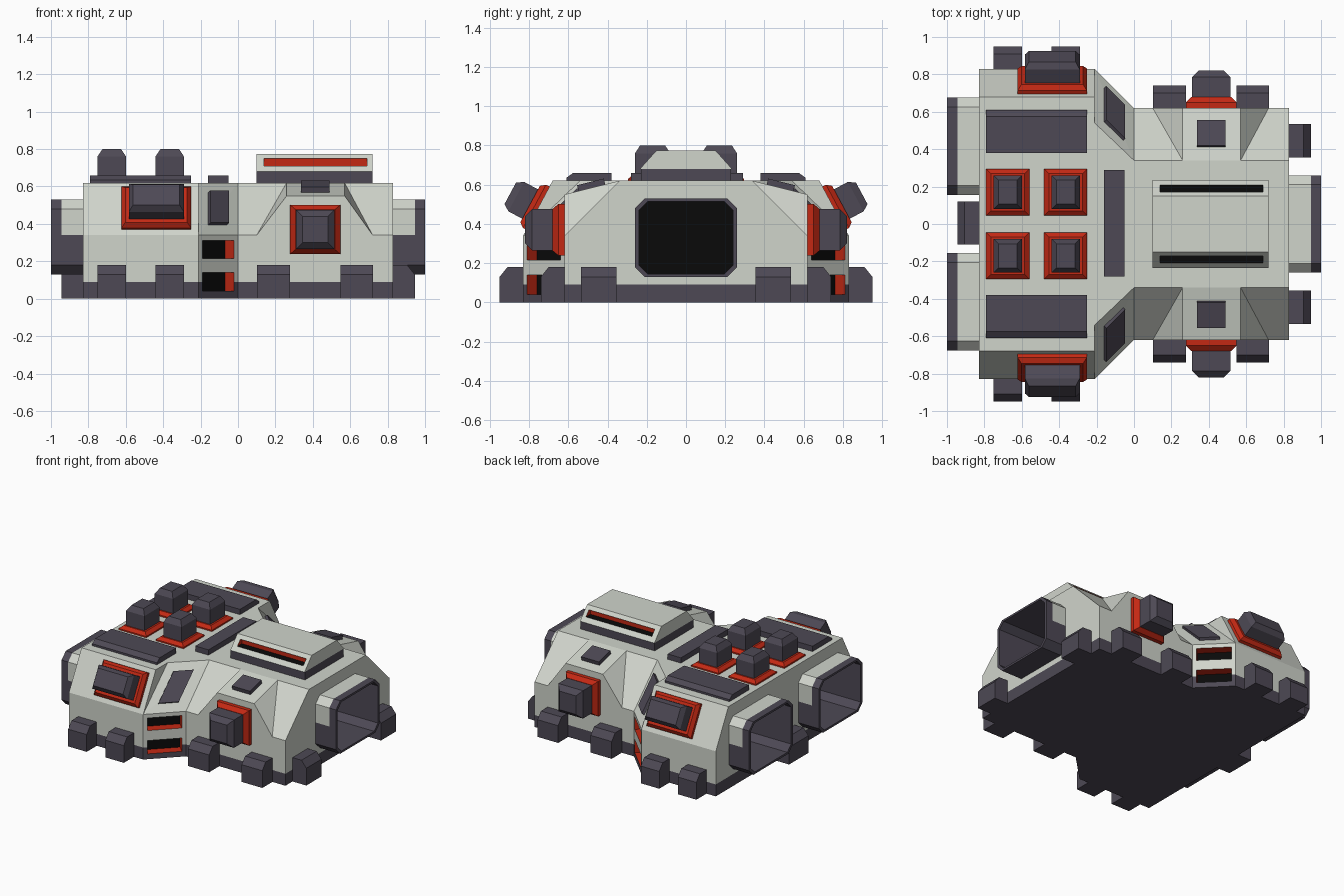
import bpy, bmesh
from mathutils import Vector as V

if "Cube" in bpy.data.objects:
    bpy.data.objects.remove(bpy.data.objects["Cube"])

# Shared palette: every part carries the same slots
PALETTE = [("pale_grey", (0.63, 0.66, 0.60)), ("dark_slate", (0.075, 0.066, 0.09)),
           ("red", (0.55, 0.022, 0.007)), ("black", (0.003, 0.003, 0.003))]
PALE, DARK, RED, BLACK = range(len(PALETTE))
mats = []
for mat_name, rgb in PALETTE:
    m = bpy.data.materials.new(mat_name)
    m.use_nodes = True
    m.diffuse_color = (*rgb, 1)
    bsdf = next(n for n in m.node_tree.nodes if n.type == 'BSDF_PRINCIPLED')
    bsdf.inputs["Base Color"].default_value = (*rgb, 1)
    mats.append(m)

X, Y, Z = V((1, 0, 0)), V((0, 1, 0)), V((0, 0, 1))


def solid(name, pts, mat):
    """Convex solid round the points; mat is an index or a rule on the face normal."""
    bm = bmesh.new()
    for p in pts:
        bm.verts.new(p)
    res = bmesh.ops.convex_hull(bm, input=bm.verts[:])
    spare = {v for v in res["geom_interior"] + res["geom_unused"]
             if isinstance(v, bmesh.types.BMVert) and v.is_valid and not v.link_faces}
    bmesh.ops.delete(bm, geom=list(spare), context='VERTS')
    bmesh.ops.dissolve_limit(bm, angle_limit=0.01, verts=bm.verts[:], edges=bm.edges[:])
    bmesh.ops.recalc_face_normals(bm, faces=bm.faces[:])
    for f in bm.faces:
        f.normal_update()
        f.material_index = mat(f.normal) if callable(mat) else mat
    me = bpy.data.meshes.new(name)
    bm.to_mesh(me)
    bm.free()
    for m in mats:
        me.materials.append(m)
    ob = bpy.data.objects.new(name, me)
    bpy.context.scene.collection.objects.link(ob)
    return ob


def stack(name, origin, u, v, n, layers, mat):
    """Solid of rectangles (half u, half v, height along n) on a local frame."""
    return solid(name, [V(origin) + u * a * i + v * b * j + n * h
                        for a, b, h in layers for i in (1, -1) for j in (1, -1)], mat)


def box(name, x0, x1, y0, y1, z0, z1, mat):
    return solid(name, [(x, y, z) for x in (x0, x1) for y in (y0, y1) for z in (z0, z1)], mat)


def loft(name, sections, mat):
    """Solid through half sections (x, [(y, z)...]) mirrored across y."""
    return solid(name, [(x, s * y, z) for x, prof in sections for y, z in prof
                        for s in (1, -1)], mat)


def carve(targets, cutters):
    for ob in targets:
        for c in cutters:
            mod = ob.modifiers.new("cut", 'BOOLEAN')
            mod.operation, mod.solver, mod.object = 'DIFFERENCE', 'EXACT', c
        bpy.context.view_layer.update()
        dg = bpy.context.evaluated_depsgraph_get()
        me = bpy.data.meshes.new_from_object(ob.evaluated_get(dg))
        ob.modifiers.clear()
        ob.data = me
    for c in cutters:
        bpy.data.objects.remove(c)


# Hull and base: wide rear block, angled joint, narrow nose block
TOP, MID, SILL = 0.62, 0.34, 0.09
wide = [(0.83, SILL), (0.83, MID), (0.68, TOP)]
joint = [(0.83, SILL), (0.83, MID), (0.54, TOP)]
slim = [(0.62, SILL), (0.62, MID), (0.34, TOP)]
body = []
for part, (xa, a), (xb, b) in (("rear", (-0.83, wide), (-0.21, wide)),
                               ("joint", (-0.21, joint), (0, slim)),
                               ("nose", (0, slim), (0.83, slim))):
    body.append(loft(part + "_hull", [(xa, a), (xb, b)], PALE))
    floor = [(x, [(p[0][0], 0), (p[0][0], SILL)]) for x, p in ((xa, a), (xb, b))]
    body.append(loft(part + "_base", floor, DARK))

# Large octagonal ports at both ends
cutters, ports = [], []


def octagon(yc, x0, x1, half, zs, c):
    """Octagon, or the part of it given by (z, chamfered) pairs."""
    return [(x, yc + s * (half - (c if chamfered else 0)), z)
            for x in (x0, x1) for s in (1, -1) for z, chamfered in zs]


upper = [(MID, 0), (0.48, 0), (0.53, 1)]
lower = [(MID, 0), (0.18, 0), (0.13, 1)]
for s, yc in ((1, 0), (-1, 0.415), (-1, -0.415)):
    ports += [solid("port_shroud", octagon(yc, s * 0.8, s * 0.945, 0.26, upper, 0.05), PALE),
              solid("port_underside", octagon(yc, s * 0.8, s * 0.945, 0.26, lower, 0.05), DARK),
              solid("port_rim", octagon(yc, s * 0.945, s, 0.26, upper + lower, 0.05), DARK)]
    mouth = [(0.145, 1), (0.19, 0), (0.47, 0), (0.515, 1)]
    cutters.append(solid("port_cutter", octagon(yc, s * 0.45, s * 1.1, 0.24, mouth, 0.045),
                         lambda n, s=s: BLACK if n.x * s < -0.9 else DARK))

# Vent slots in the angled joint walls
for s in (1, -1):
    along, out = V((1, -s, 0)).normalized(), V((1, s, 0)).normalized()
    for z, half in ((0.09, 0.05), (0.263, 0.047)):
        cutters.append(stack("vent_cutter", (-0.105, s * 0.725, z), along, Z, out,
                             [(0.12, half, -0.07), (0.12, half, 0.03)],
                             lambda n, o=out: BLACK if n.dot(o) < -0.9 else RED))
carve(body + ports, cutters)

# Roof housing on the nose, with a long slot in each slope
box("housing_plinth", 0.10, 0.72, -0.23, 0.23, 0.6, 0.68, DARK)
cover = [(0.235, 0.68), (0.15, 0.775)]
cover_ob = loft("housing_cover", [(0.10, cover), (0.72, cover)], PALE)
carve([cover_ob], [box("slot_cutter", 0.14, 0.69, s * 0.155, s * 0.3, 0.71, 0.75,
                       lambda n: BLACK if n.z < -0.9 else RED) for s in (1, -1)])

# Four roof launchers on red plinths
for x in (-0.675, -0.365):
    for y in (-0.17, 0.17):
        stack("launcher_plinth", (x, y, TOP), X, Y, Z,
              [(0.115, 0.125, -0.01), (0.115, 0.125, 0.01), (0.09, 0.1, 0.03)], RED)
        stack("launcher_block", (x, y, TOP), X, Y, Z,
              [(0.076, 0.09, 0), (0.076, 0.09, 0.14), (0.05, 0.064, 0.18)], DARK)

# Rear roof cross plate
box("cross_plate", -0.16, -0.05, -0.28, 0.29, 0.61, 0.66, DARK)


def foot(along, out, centre, half, edge):
    """Chamfered block standing against a wall at distance edge along out."""
    prof = [(-0.05, 0), (0.12, 0), (0.12, 0.13), (0.08, 0.18), (-0.05, 0.18)]
    solid("foot", [along * (centre + i * half) + out * (edge + d) + Z * z
                   for i in (1, -1) for d, z in prof], DARK)


for s, side in ((1, "back"), (-1, "front")):
    out = Y * s
    # Roof armour plate beside the launchers
    solid("roof_plate_" + side, [(x, s * y, z) for x in (-0.79, -0.25)
                                 for y, z in ((0.38, 0.6), (0.38, 0.66), (0.575, 0.66),
                                              (0.61, 0.635), (0.61, 0.6))], DARK)

    # Side cannon on the rear slope
    up = V((0, -s * 0.15, 0.28)).normalized()
    normal = V((0, s * 0.28, 0.15)).normalized()
    seat = (-0.437, s * 0.755, 0.48)
    stack("cannon_frame_" + side, seat, X, up, normal,
          [(0.185, 0.125, -0.01), (0.185, 0.125, 0.02), (0.165, 0.105, 0.045)], RED)
    stack("cannon_block_" + side, seat, X, up, normal,
          [(0.147, 0.085, 0), (0.147, 0.085, 0.125), (0.125, 0.062, 0.16)], DARK)

    # Dormer on the nose slope, with hatch and cannon
    solid("dormer_" + side, [(x, s * y, z) for x, y, z in
                             ((0.10, 0.62, MID), (0.72, 0.62, MID), (0.26, 0.62, 0.55),
                              (0.57, 0.62, 0.55), (0.26, 0.34, TOP), (0.57, 0.34, TOP),
                              (0.41, 0.4, MID))], PALE)
    fall = V((0, s * 0.28, -0.07)).normalized()
    stack("dormer_hatch_" + side, (0.413, s * 0.48, 0.585), X, fall,
          V((0, s * 0.07, 0.28)).normalized(),
          [(0.075, 0.07, -0.02), (0.075, 0.07, 0.03)], DARK)
    wall = (0.413, s * 0.62, 0.37)
    stack("nose_cannon_frame_" + side, wall, X, Z, out,
          [(0.135, 0.132, -0.01), (0.135, 0.132, 0.03), (0.105, 0.107, 0.06)], RED)
    stack("nose_cannon_block_" + side, wall, X, Z, out,
          [(0.103, 0.105, 0.05), (0.103, 0.105, 0.165), (0.068, 0.07, 0.2)], DARK)

    # Slanted window plate on the joint slope
    rise, slide = V((0, -s * 0.29, 0.28)), V((1, -s, 0))
    face = slide.cross(rise).normalized()
    face *= 1 if face.z > 0 else -1
    mid = V((-0.21, s * 0.83, MID)) + slide * 0.1 + rise * 0.5
    stack("window_plate_" + side, mid, slide, rise, face,
          [(0.05, 0.31, -0.01), (0.05, 0.31, 0.022)], DARK)

    # Feet along the sides and at the nose end
    for x, half, edge in ((-0.675, 0.077, 0.83), (-0.365, 0.077, 0.83),
                          (0.19, 0.088, 0.62), (0.635, 0.086, 0.62)):
        foot(X, out, x, half, edge)
    foot(Y, X, s * 0.445, 0.09, 0.825)
foot(Y, -X, 0.005, 0.115, 0.825)
